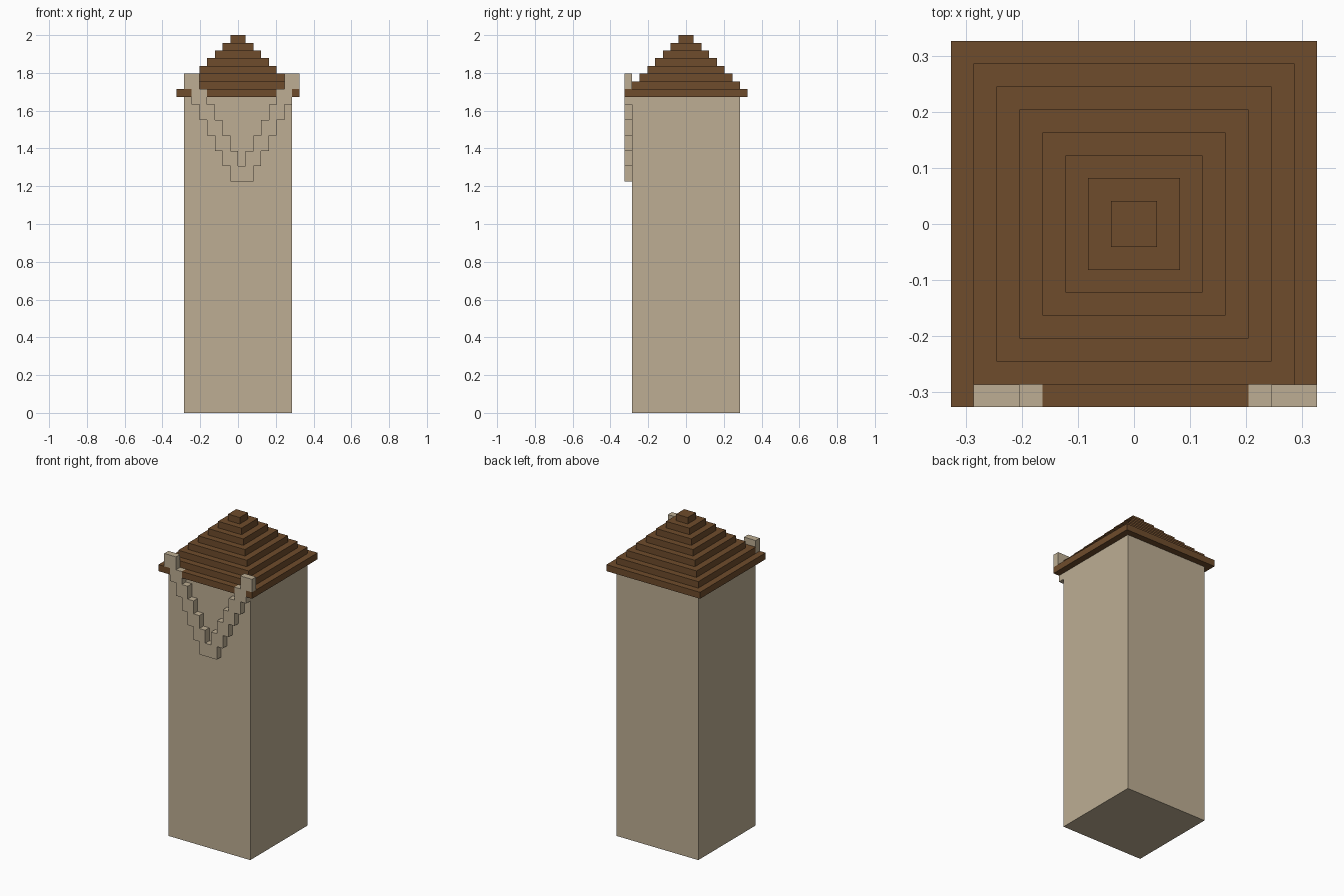
import bpy
import bmesh
from mathutils import Vector

U = 2 / 49  # one block; the tower is 49 blocks tall

if "Cube" in bpy.data.objects:
    bpy.data.objects.remove(bpy.data.objects["Cube"])


def material(name, color):
    mat = bpy.data.materials.new(name)
    mat.use_nodes = True
    mat.diffuse_color = color
    mat.node_tree.nodes["Principled BSDF"].inputs["Base Color"].default_value = color
    return mat


def prism(name, outline, sweep, mat):
    """Extrude a closed outline (in blocks) along the sweep vector."""
    bm = bmesh.new()
    face = bm.faces.new([bm.verts.new(Vector(p) * U) for p in outline])
    moved = bmesh.ops.extrude_face_region(bm, geom=[face], use_keep_orig=True)["geom"]
    bmesh.ops.translate(bm, vec=Vector(sweep) * U,
                        verts=[v for v in moved if isinstance(v, bmesh.types.BMVert)])
    bmesh.ops.recalc_face_normals(bm, faces=bm.faces)
    mesh = bpy.data.meshes.new(name)
    bm.to_mesh(mesh)
    bm.free()
    mesh.materials.append(mat)
    obj = bpy.data.objects.new(name, mesh)
    bpy.context.collection.objects.link(obj)
    return obj


def square(half, z):
    return [(-half, -half, z), (half, -half, z), (half, half, z), (-half, half, z)]


stone = material("Beige stone", (0.509, 0.423, 0.292, 1))
wood = material("Brown roof", (0.156, 0.072, 0.025, 1))

# Tower shaft
prism("tower_shaft", square(7, 0), (0, 0, 41), stone)

# Eave slab, notched at the front where the trim passes through
eave = [(-8, -8), (-6, -8), (-6, -7), (-4, -7), (-4, -8), (5, -8),
        (5, -7), (7, -7), (7, -8), (8, -8), (8, 8), (-8, 8)]
prism("roof_eave", [(x, y, 41) for x, y in eave], (0, 0, 1), wood)

# Stepped roof tiers
for i in range(1, 8):
    prism(f"roof_tier_{i}", square(8 - i, 41 + i), (0, 0, 1), wood)

# V-shaped stepped trim: outer edge down the left and up the right, then the inner edge back
STEPS = 7
outer, inner = [], []
for k in range(STEPS):
    z = 30 + 2 * k
    outer += [(2 + k, z), (2 + k, z + 2)]
    if k:
        inner += [(k, z), (k, z + 2)]


def flip(points):
    return [(1 - x, z) for x, z in points]  # mirror about the V's centre line


trim = flip(outer)[::-1] + outer + inner[::-1] + flip(inner)
prism("front_v_trim", [(x, -8, z) for x, z in trim], (0, 1, 0), stone)
